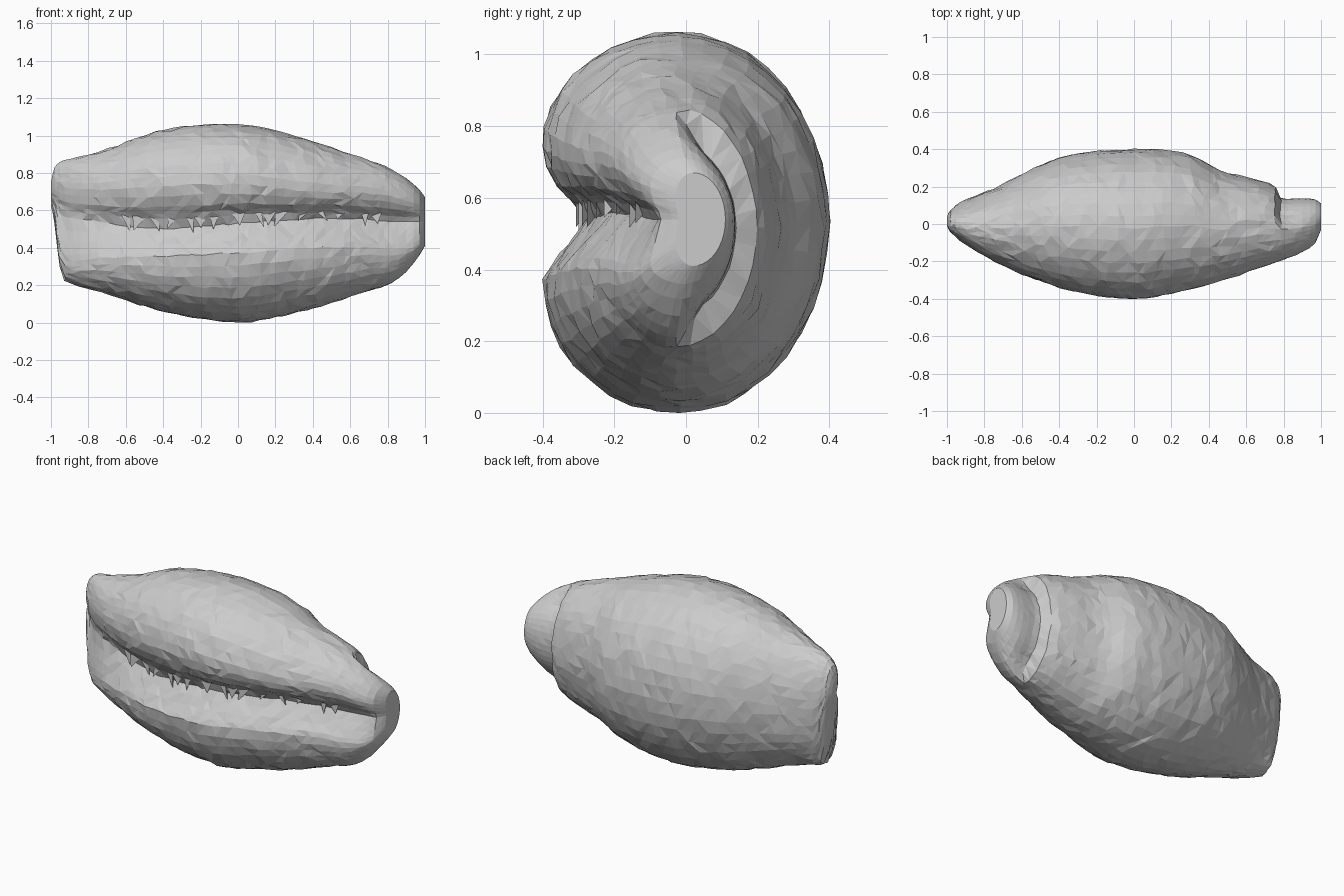
import bpy, bmesh, math, random

if "Cube" in bpy.data.objects:
    bpy.data.objects.remove(bpy.data.objects["Cube"])

random.seed(4)

# Stations along the shell:
# x, top z, bottom z, back y, front y, slit depth y, upper lip z, slit z, lower lip z
STATIONS = [
    (-1.00, .75, .62, .04, -.01, .00, .70, .67, .64),
    (-.985, .82, .56, .07, -.04, -.01, .73, .65, .60),
    (-.96, .85, .36, .09, -.06, -.03, .73, .60, .42),
    (-.94, .865, .25, .11, -.08, -.045, .73, .57, .33),
    (-.90, .875, .21, .13, -.11, -.07, .72, .56, .32),
    (-.75, .91, .17, .19, -.20, -.13, .71, .54, .34),
    (-.40, 1.03, .06, .355, -.34, -.23, .73, .50, .35),
    (0.00, 1.06, .00, .40, -.40, -.28, .74, .53, .37),
    (.30, 1.00, .05, .37, -.35, -.24, .71, .55, .39),
    (.45, .95, .09, .29, -.31, -.20, .70, .56, .40),
    (.70, .87, .17, .225, -.225, -.13, .69, .55, .40),
    (.80, .83, .20, .175, -.19, -.10, .68, .54, .39),
    (.90, .77, .27, .155, -.15, -.08, .65, .54, .39),
    (.97, .71, .36, .135, -.10, -.07, .63, .54, .42),
    (1.00, .67, .41, .11, -.03, -.02, .60, .54, .48),
]


def station(x):
    """Smoothly interpolate the station values at x."""
    s = STATIONS
    i = max(j for j in range(len(s) - 1) if s[j][0] <= x + 1e-9)
    a, b = s[i], s[i + 1]
    p, q = s[max(i - 1, 0)], s[min(i + 2, len(s) - 1)]
    h = b[0] - a[0]
    t = (x - a[0]) / h
    out = []
    for k in range(1, 9):
        m0 = (b[k] - p[k]) / (b[0] - p[0]) * h
        m1 = (q[k] - a[k]) / (q[0] - a[0]) * h
        lim = 3 * abs(b[k] - a[k])
        m0, m1 = (max(-lim, min(lim, m)) for m in (m0, m1))
        out.append((2*t**3 - 3*t*t + 1) * a[k] + (t**3 - 2*t*t + t) * m0
                   + (3*t*t - 2*t**3) * b[k] + (t**3 - t*t) * m1)
    return out


def arc(c, ry, rz, a0, a1, n):
    """Elliptical arc from angle a0 up to but excluding a1 (degrees)."""
    angles = [math.radians(a0 + (a1 - a0) * i / n) for i in range(n)]
    return [(c[0] + ry * math.cos(a), c[1] + rz * math.sin(a)) for a in angles]


def section(x):
    """Closed C-shaped outline: slit, upper lip, back, lower lip, slit."""
    zt, zb, yb, yf, ya, zu, za, zl = station(x)
    yc = (yb + yf) / 2 - .02
    zm = (zt + zb) / 2
    front = yc - yf
    notch = ya - yf
    pts = [(ya, za)]
    # rolled underside of the upper lip
    for u, v in ((.8, .22), (.6, .35), (.33, .51), (.1, .76)):
        pts.append((yf + notch * u, za + (zu - za) * v))
    pts += arc((yc, zu), front, zt - zu, 180, 90, 9)
    back = arc((yc, zm), yb - yc, zt - zm, 90, -90, 20)
    # the back of the right-hand tip is sunk behind the rim of the body
    if x > .765:
        w = min(1, (1.0 - x) / .2)
        back = [(y - .03 * w * max(0, y - yc) / .15,
                 z - .26 * w * (z - zm) * min(1, max(0, y - yc) / .09))
                for y, z in back]
    pts += back
    pts += arc((yc, zl), front, zl - zb, 270, 180, 9)
    # sloping ledge from the lower lip into the slit
    for u, v in ((.02, .02), (.15, .18), (.42, .44), (.72, .72)):
        pts.append((yf + notch * u, zl + (za - zl) * v))
    return pts


def build_shell():
    xs = [-1, -.992, -.98, -.965, -.95, -.925] + [-.89 + .05 * i for i in range(33)]
    xs += [.755, .785, .82, .86, .90, .94, .97, .99, 1]
    bm = bmesh.new()
    rings = []
    for k, x in enumerate(xs):
        ring = []
        # irregular facets, calmer at both tips and along the rear rim
        calm = min(1, (1 - abs(x)) * 5) * (.3 if x > .73 else 1)
        n, s = .005 * calm, .017 * calm
        for y, z in section(x):
            # slide along the surface so the outline stays true
            xj = x + random.uniform(-s, s)
            ring.append(bm.verts.new((
                xj, y + random.uniform(-n, n), z + random.uniform(-n, n))))
        # re-project the slid vertices onto their own section
        if calm > .5:
            for j, v in enumerate(ring):
                y, z = section(v.co.x)[j]
                v.co.y = y + random.uniform(-n, n)
                v.co.z = max(0, z + random.uniform(-n, n))
        rings.append(ring)
    for a, b in zip(rings, rings[1:]):
        m = len(a)
        for j in range(m):
            q = (a[j], b[j], b[(j + 1) % m], a[(j + 1) % m])
            pair = ((0, 1, 2), (0, 2, 3)) if random.random() < .5 else ((0, 1, 3), (1, 2, 3))
            for t in pair:
                bm.faces.new([q[i] for i in t])
    bm.faces.new(rings[0])
    bm.faces.new(rings[-1])
    bmesh.ops.recalc_face_normals(bm, faces=bm.faces)
    return finish(bm, "shell_body")


def build_teeth():
    """Ragged slivers hanging from the upper lip over the slit."""
    bm = bmesh.new()
    x = -.6
    while x < .8:
        zt, zb, yb, yf, ya, zu, za, zl = station(x)
        w, d = random.uniform(.02, .04), random.uniform(.0, .04)
        y = yf + (ya - yf) * .78
        z = za + (zu - za) * .28
        base = [bm.verts.new(p) for p in
                ((x - w, y, z), (x + w, y, z), (x, y + .05, z))]
        tip = bm.verts.new((x + random.uniform(-.05, .05), y, za - d))
        bm.faces.new(base)
        for i in range(3):
            bm.faces.new((base[i], base[(i + 1) % 3], tip))
        x += random.uniform(.05, .13)
    bmesh.ops.recalc_face_normals(bm, faces=bm.faces)
    return finish(bm, "slit_teeth")


def finish(bm, name):
    mesh = bpy.data.meshes.new(name)
    bm.to_mesh(mesh)
    bm.free()
    ob = bpy.data.objects.new(name, mesh)
    bpy.context.collection.objects.link(ob)
    return ob


build_shell()
build_teeth()
